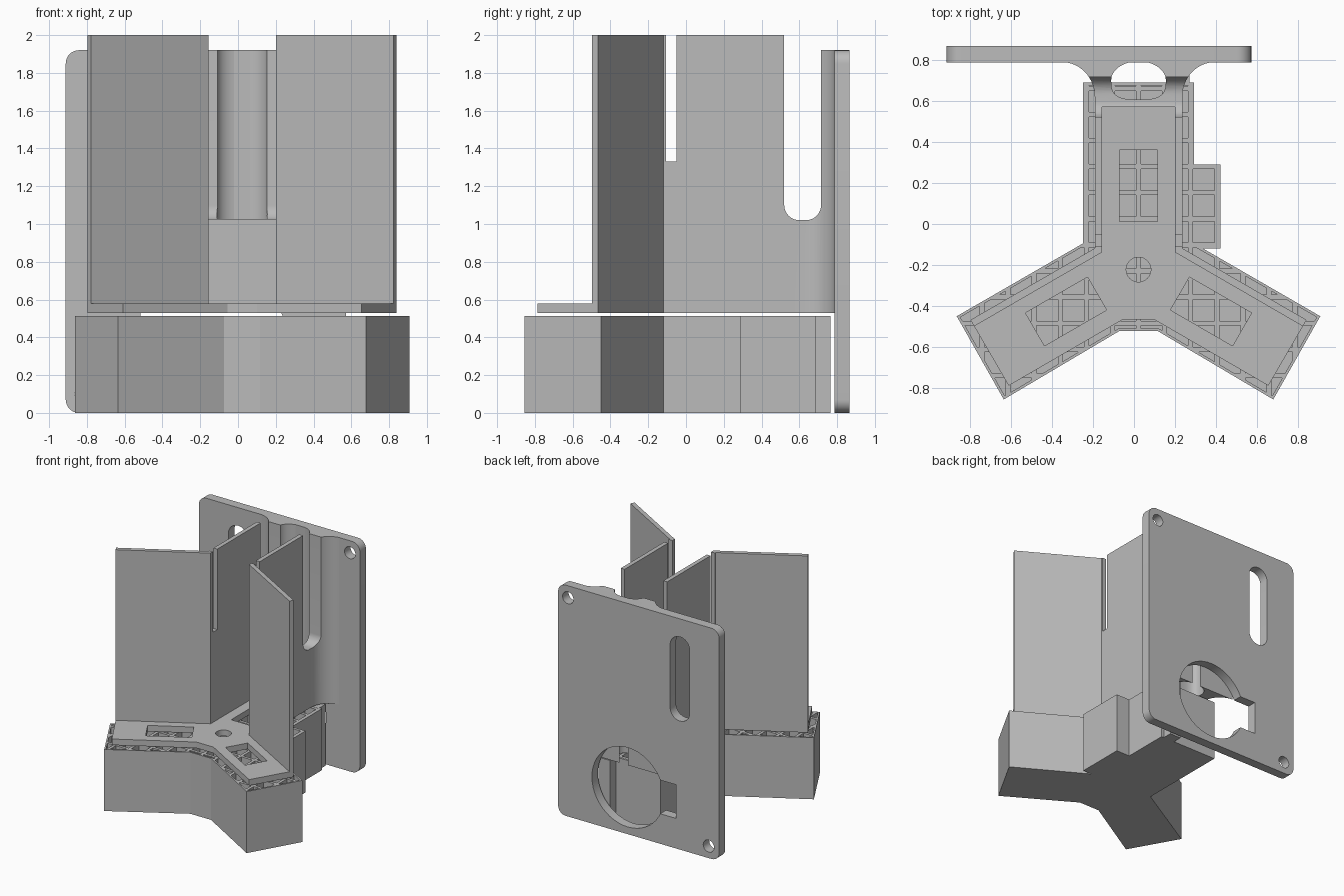
import bpy, bmesh, math
from mathutils import Matrix, Vector

cube = bpy.data.objects.get("Cube")
if cube:
    bpy.data.objects.remove(cube, do_unlink=True)

grey = bpy.data.materials.new("plain grey")
grey.use_nodes = True
GREY = (0.5, 0.5, 0.5, 1)
grey.diffuse_color = GREY
grey.node_tree.nodes["Principled BSDF"].inputs["Base Color"].default_value = GREY

CX, CY = 0.022, -0.222          # centre of the three arms


def prism(name, points, low, high, axis="z"):
    """Extrude one or more outlines along an axis."""
    outlines = points if isinstance(points[0], list) else [points]
    bm = bmesh.new()
    for outline in outlines:
        where = {"z": lambda a, b: (a, b, low), "y": lambda a, b: (a, low, b),
                 "x": lambda a, b: (low, a, b)}[axis]
        face = bm.faces.new([bm.verts.new(where(a, b)) for a, b in outline])
        ext = bmesh.ops.extrude_face_region(bm, geom=[face])
        verts = [g for g in ext["geom"] if isinstance(g, bmesh.types.BMVert)]
        shift = Vector([(high - low) * (axis == k) for k in "xyz"])
        bmesh.ops.translate(bm, verts=verts, vec=shift)
    bmesh.ops.recalc_face_normals(bm, faces=bm.faces)
    mesh = bpy.data.meshes.new(name)
    bm.to_mesh(mesh)
    bm.free()
    mesh.materials.append(grey)
    obj = bpy.data.objects.new(name, mesh)
    bpy.context.collection.objects.link(obj)
    return obj


def combine(obj, cutter, operation="DIFFERENCE", keep=False):
    """Apply a boolean and drop the cutter."""
    cutter.hide_render = True
    mod = obj.modifiers.new("cut", "BOOLEAN")
    mod.object, mod.operation, mod.solver = cutter, operation, "EXACT"
    bpy.context.view_layer.objects.active = obj
    bpy.ops.object.modifier_apply(modifier=mod.name)
    if not keep:
        bpy.data.objects.remove(cutter, do_unlink=True)


def rect(x0, x1, y0, y1):
    return [(x0, y0), (x1, y0), (x1, y1), (x0, y1)]


def arc(cx, cy, rx, ry, start, end, steps=16):
    angles = [math.radians(start + (end - start) * i / steps) for i in range(steps + 1)]
    return [(cx + rx * math.cos(a), cy + ry * math.sin(a)) for a in angles]


def circle(x, y, r):
    return arc(x, y, r, r, 0, 360, 48)[:-1]


def rounded(x0, x1, y0, y1, r):
    return (arc(x1 - r, y1 - r, r, r, 0, 90, 8) + arc(x0 + r, y1 - r, r, r, 90, 180, 8)
            + arc(x0 + r, y0 + r, r, r, 180, 270, 8) + arc(x1 - r, y0 + r, r, r, 270, 360, 8))


def mirrored(half):
    """Complete a right-hand outline on the left side."""
    return half + [(2 * CX - x, y) for x, y in reversed(half)]


def flip(points):
    return [(2 * CX - x, y) for x, y in points]


def inset(points, d):
    """Offset a counter-clockwise outline inwards."""
    out = []
    for i, p in enumerate(points):
        a, b, c = Vector(points[i - 1]), Vector(p), Vector(points[(i + 1) % len(points)])
        u, v = (b - a).normalized(), (c - b).normalized()
        n, m = Vector((-u.y, u.x)), Vector((-v.y, v.x))
        q = b + (n + m) * d / (1 + n.dot(m))
        out.append((q.x, q.y))
    return out


# Three-armed base with a side box, hollowed by a square lattice
base_outline = [(-0.073, -0.522), (0.117, -0.522), (0.678, -0.854), (0.907, -0.449),
                (0.337, -0.12), (0.42, -0.12), (0.42, 0.29), (0.293, 0.29),
                (0.293, 0.688), (-0.249, 0.688), (-0.249, -0.095),
                (-0.863, -0.449), (-0.634, -0.854)]
base = prism("base", base_outline, 0, 0.512)
PITCH, CELL = 0.127, 0.103
cells = []
for i in range(-8, 8):
    for j in range(-9, 5):
        x, y = CX + PITCH * (i + 0.5), 0.152 + PITCH * (j + 0.5)
        cells.append(rect(x - CELL / 2, x + CELL / 2, y - CELL / 2, y + CELL / 2))
pockets = prism("pockets", cells, 0.03, 0.6)
combine(pockets, prism("core", inset(base_outline, 0.013), 0.02, 0.7), "INTERSECT")
combine(base, pockets)
base_tab = prism("base_tab", rect(0.165, 0.27, 0.68, 0.766), 0, 0.512)

# Three-armed floor plate with a window in each arm
plate = prism("floor_plate", mirrored([(0.1, -0.466), (0.654, -0.787), (0.84, -0.467),
                                       (0.235, -0.118), (0.235, 0.58)]), 0.53, 0.58)
combine(plate, prism("centre_hole", circle(CX, CY, 0.06), 0.4, 0.7))
for turn in (0, 120, 240):
    window = prism("window", rect(-0.0925, 0.0925, 0.233, 0.582), 0.4, 0.7)
    window.data.transform(Matrix.Translation((CX, CY, 0))
                          @ Matrix.Rotation(math.radians(turn), 4, "Z"))
    combine(plate, window)

# Cutters shared by the upright walls and the neck
gap = prism("gap", arc(0.6, 1.1, 0.08, 0.08, 180, 270, 10)
            + arc(0.635, 1.1, 0.08, 0.08, 270, 360, 10) + [(0.715, 2.2), (0.52, 2.2)],
            -1, 1, "x")
slit = prism("slit", rect(-0.107, -0.05, 1.33, 2.2), -0.24, 0.28, "x")

# Upright bent walls, left and right of the back arm
wall = [(0.84, -0.467), (0.235, -0.118), (0.235, 0.575), (0.2, 0.575),
        (0.2, -0.138), (0.822, -0.498)]
for name, outline in (("left_wall", wall), ("right_wall", flip(wall))):
    obj = prism(name, outline, 0.575, 2)
    combine(obj, gap, keep=True)
    combine(obj, slit, keep=True)

# Neck that flares out into the back panel
neck = prism("neck", mirrored([(0.235, 0.57)] + arc(0.395, 0.62, 0.16, 0.168, 180, 90)),
             0.53, 1.92)
hollow = arc(CX, 0.7, 0.133, 0.092, 0, 180, 24)
for x, y in arc(CX, 0.7, 1, 1, 180, 360, 24)[1:-1]:
    dx, dy = x - CX, y - 0.7
    hollow.append((CX + math.copysign(abs(dx) ** 0.65, dx) * 0.133,
                   0.7 - abs(dy) ** 0.65 * 0.094))
combine(neck, prism("hollow", hollow, 0.4, 2.1))
combine(neck, gap)
bpy.data.objects.remove(slit, do_unlink=True)

# Back panel with port, slot and screw holes
panel = prism("back_panel", rounded(-0.912, 0.571, 0, 1.92, 0.07), 0.787, 0.866, "y")
for outline in (circle(-0.07, 0.39, 0.33), rect(-0.515, -0.3, 0.25, 0.53),
                rounded(-0.64, -0.46, 1.07, 1.77, 0.089),
                circle(0.48, 1.82, 0.05), circle(-0.815, 0.1, 0.05)):
    combine(panel, prism("panel_cutter", outline, 0.7, 0.95, "y"))

# Smooth the curved parts, keep edges sharp
for obj in bpy.context.view_layer.objects:
    obj.select_set(obj in (panel, neck, plate))
bpy.context.view_layer.objects.active = panel
bpy.ops.object.shade_smooth_by_angle(angle=math.radians(30))
